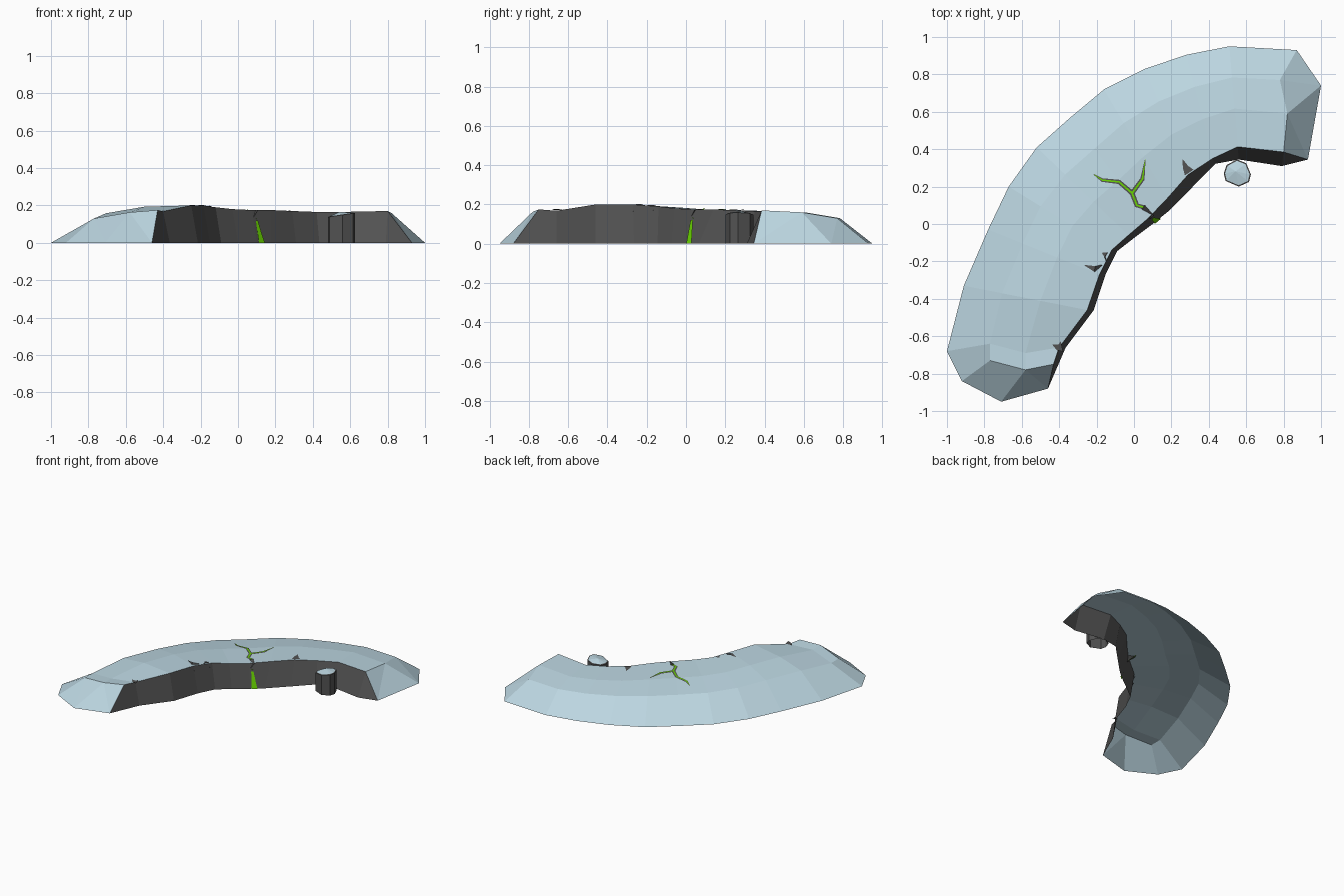
import bpy, bmesh, math
from mathutils import Vector
from mathutils.bvhtree import BVHTree

if "Cube" in bpy.data.objects:
    bpy.data.objects.remove(bpy.data.objects["Cube"])


def material(name, rgb):
    m = bpy.data.materials.new(name)
    m.diffuse_color = (*rgb, 1)
    m.use_nodes = True
    m.node_tree.nodes["Principled BSDF"].inputs["Base Color"].default_value = m.diffuse_color
    return m


ICE = material("pale ice", (0.50, 0.67, 0.75))
ROCK = material("dark rock", (0.085, 0.085, 0.085))
GREEN = material("bright green", (0.14, 0.65, 0.0))


def make(name, verts, faces, mats, indices=None):
    me = bpy.data.meshes.new(name)
    me.from_pydata([tuple(v) for v in verts], [], faces)
    for m in mats:
        me.materials.append(m)
    if indices:
        for p, i in zip(me.polygons, indices):
            p.material_index = i
    ob = bpy.data.objects.new(name, me)
    bpy.context.collection.objects.link(ob)
    return ob


# Stations along the crescent: outer foot, cliff rim, cliff foot
OUTER = [(.87, .93), (.51, .95), (.28, .905), (.06, .83), (-.16, .72), (-.34, .57),
         (-.52, .41), (-.67, .20), (-.78, -.03), (-.91, -.33), (-1, -.68), (-.92, -.84)]
RIM = [(.80, .385, .17), (.555, .413, .165), (.42, .35, .165), (.29, .265, .17),
       (.18, .14, .175), (.075, .03, .175), (-.03, -.06, .18), (-.12, -.14, .19),
       (-.185, -.27, .20), (-.25, -.46, .20), (-.40, -.66, .168), (-.43, -.75, .175)]
FOOT = [(.79, .31), (.56, .345), (.435, .322), (.31, .195), (.18, .065), (.10, 0),
        (0, -.075), (-.09, -.145), (-.15, -.265), (-.215, -.46), (-.365, -.66), (-.46, -.88)]
SHOULDER = {0: [(.78, .77, .13), (.82, .59, .16)],
            10: [(-.77, -.64, .13), (-.58, -.69, .16)],
            11: [(-.77, -.73, .13), (-.58, -.78, .163)]}

verts, faces, idx = [], [], []
for i, (o, r, f) in enumerate(zip(OUTER, RIM, FOOT)):
    o, r, f = Vector((*o, 0)), Vector(r), Vector((*f, 0))
    if i in SHOULDER:
        a, b = map(Vector, SHOULDER[i])
    else:
        a, b = o.lerp(r, .31), o.lerp(r, .62)
        a.z, b.z = r.z * .79, r.z - .007
    verts += [o, a, b, r, f]
n = len(OUTER)
for i in range(n - 1):
    for j in range(4):
        k = i * 5 + j
        faces.append((k, k + 1, k + 6, k + 5))
        idx.append(1 if j == 3 else 0)
# sloping end caps of the crescent
t = len(verts)
verts += [Vector((1, .74, 0)), Vector((.93, .345, 0)), Vector((-.71, -.95, 0))]
faces += [(0, t, 1), (1, t, 2), (2, t, t + 1), (2, t + 1, 3), (3, t + 1, 4)]
idx += [0, 0, 0, 0, 1]
e = (n - 1) * 5
faces += [(e, e + 1, t + 2), (e + 1, e + 2, t + 2), (e + 2, e + 4, t + 2), (e + 2, e + 3, e + 4)]
idx += [0, 0, 0, 0]
cliff = make("ice_cliff", verts, faces, [ICE, ROCK], idx)
bm = bmesh.new()
bm.from_mesh(cliff.data)
bmesh.ops.recalc_face_normals(bm, faces=bm.faces)
top = max(bm.faces, key=lambda f: abs(f.normal.z))
if top.normal.z < 0:
    bmesh.ops.reverse_faces(bm, faces=bm.faces)
bm.to_mesh(cliff.data)
bvh = BVHTree.FromBMesh(bm)


def strip(name, pts, widths, lift, mat):
    """Thin tapering ribbon draped on the ice surface."""
    pts = [Vector(p) for p in pts]
    vs = []
    for i, p in enumerate(pts):
        d = (pts[min(i + 1, len(pts) - 1)] - pts[max(i - 1, 0)]).normalized()
        side = Vector((-d.y, d.x)) * widths[i] / 2
        for q in (p - side, p + side):
            hit = bvh.ray_cast(Vector((q.x, q.y, 1)), Vector((0, 0, -1)))[0]
            z = hit.z if hit and hit.z > .12 else .172
            vs.append((q.x, q.y, z + lift))
    fs = [(2 * i, 2 * i + 2, 2 * i + 3, 2 * i + 1) for i in range(len(pts) - 1)]
    return make(name, vs, fs, [mat])


# Branching crack with a green glow in the middle
CRACKS = {
    "crack_trunk": ([(.095, .035), (.05, .09), (.015, .10), (-.01, .165)], [.03, .026, .026, .026]),
    "crack_right": ([(-.01, .165), (.045, .24), (.06, .345)], [.026, .024, .004]),
    "crack_left": ([(-.01, .165), (-.08, .225), (-.17, .235), (-.215, .265)], [.026, .024, .02, .004]),
}
for name, (pts, w) in CRACKS.items():
    strip(name, pts, w, .003, ROCK)
    strip(name + "_glow", pts, [x * .38 for x in w], .005, GREEN)

# Dark notches broken out of the rim
NOTCHES = [[(.26, .345), (.275, .305), (.295, .275)], [(-.265, -.22), (-.21, -.24), (-.175, -.245)],
           [(-.435, -.645), (-.41, -.66), (-.385, -.655)], [(-.17, -.155), (-.15, -.165), (-.135, -.175)]]
for k, pts in enumerate(NOTCHES):
    strip(f"rim_notch_{k + 1}", pts, [.003, .03, .055], .004, ROCK)


# Green seam running down the cliff wall
def on_wall(s, z):
    low = Vector((*FOOT[5], 0)).lerp(Vector((*FOOT[4], 0)), s)
    high = Vector(RIM[5]).lerp(Vector(RIM[4]), s)
    return low.lerp(high, z / .175) + Vector((.004, -.005, 0))


make("green_seam", [on_wall(s, z) for s, z in ((.1, 0), (.5, 0), (.32, .06), (.2, .12), (.08, .12))],
     [(0, 1, 2, 3, 4)], [GREEN])

# Rock pillar with a tilted, faceted ice cap
RING = [(.49, .23), (.56, .20), (.615, .225), (.625, .265), (.60, .325), (.55, .345), (.495, .315), (.48, .27)]
c = Vector((.553, .272))
m = len(RING)


def ring(scale, lift):
    out = []
    for p in RING:
        q = c + (Vector(p) - c) * scale
        out.append((q.x, q.y, .148 + (q.x - c.x) * .15 + lift))
    return out


pv = [(*p, 0) for p in RING] + ring(1, 0) + ring(.9, .003) + [(c.x - .01, c.y + .01, .166)]
pf, pi = [], []
for i in range(m):
    j = (i + 1) % m
    pf += [(i, j, m + j, m + i), (m + i, m + j, 2 * m + j, 2 * m + i), (2 * m + i, 2 * m + j, 3 * m)]
    pi += [1, 1, 0]
make("rock_pillar", pv, pf, [ICE, ROCK], pi)
